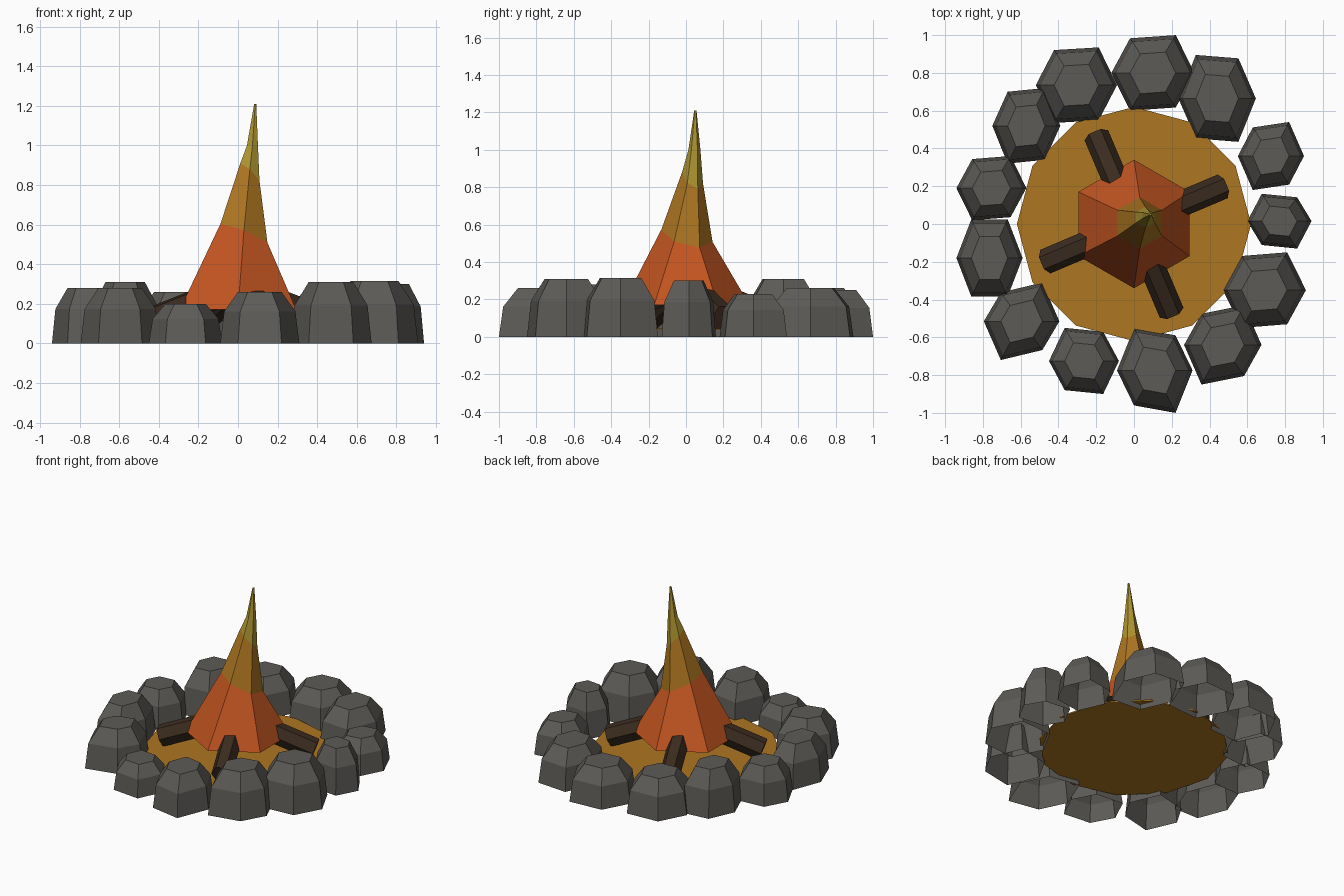
import bpy, bmesh
from math import sin, cos, pi, radians

if "Cube" in bpy.data.objects:
    bpy.data.objects.remove(bpy.data.objects["Cube"])


def material(name, rgb):
    m = bpy.data.materials.new(name)
    m.diffuse_color = (*rgb, 1)
    m.use_nodes = True
    m.node_tree.nodes["Principled BSDF"].inputs["Base Color"].default_value = m.diffuse_color
    return m


STONE = material("stone_grey", (0.11, 0.105, 0.095))
WOOD = material("charred_wood", (0.045, 0.025, 0.014))
EMBER = material("ember_amber", (0.42, 0.18, 0.015))
RED = material("flame_orange", (0.55, 0.09, 0.015))
AMBER = material("flame_amber", (0.42, 0.18, 0.015))
YELLOW = material("flame_yellow", (0.42, 0.30, 0.03))


def loft(name, rings, mat, cap_start=False, cap_end=False):
    """Skin a list of equal-length point rings with flat quads."""
    bm = bmesh.new()
    vs = [[bm.verts.new(p) for p in ring] for ring in rings]
    n = len(vs[0])
    for a, b in zip(vs, vs[1:]):
        for i in range(n):
            j = (i + 1) % n
            bm.faces.new((a[i], a[j], b[j], b[i]))
    if cap_start:
        bm.faces.new(vs[0][::-1])
    if cap_end:
        bm.faces.new(vs[-1])
    me = bpy.data.meshes.new(name)
    bm.to_mesh(me)
    bm.free()
    me.materials.append(mat)
    ob = bpy.data.objects.new(name, me)
    bpy.context.collection.objects.link(ob)
    return ob


# Ring of hexagonal stones: centre x, y, half width, half depth, edge tilt, height
STONES = [
    (0.77, 0.015, 0.17, 0.145, -0.10, 0.30),
    (0.725, 0.36, 0.175, 0.18, 0.15, 0.23),
    (0.44, 0.665, 0.205, 0.23, -0.08, 0.26),
    (0.10, 0.80, 0.22, 0.20, 0.07, 0.25),
    (-0.305, 0.735, 0.215, 0.20, 0.06, 0.26),
    (-0.57, 0.52, 0.18, 0.20, 0.10, 0.31),
    (-0.755, 0.19, 0.185, 0.17, 0.08, 0.25),
    (-0.765, -0.18, 0.175, 0.205, 0.0, 0.28),
    (-0.595, -0.515, 0.20, 0.205, 0.24, 0.28),
    (-0.265, -0.725, 0.185, 0.175, -0.10, 0.20),
    (0.11, -0.775, 0.20, 0.225, -0.18, 0.26),
    (0.47, -0.64, 0.205, 0.21, 0.20, 0.31),
    (0.69, -0.35, 0.22, 0.20, 0.08, 0.315),
]
for k, (cx, cy, hx, hy, tilt, h) in enumerate(STONES):
    outline = []
    for i in range(6):
        x, y = hx * cos(i * pi / 3), hy * sin(i * pi / 3) / sin(pi / 3)
        if i % 3:                       # tilt front and back edges
            x *= 1.1
            y = y * (1 - abs(tilt) * hx * 0.55 / hy) + tilt * x
        outline.append((x, y))
    rings = [[(cx + x * s, cy + y * s, z) for x, y in outline]
             for s, z in ((1, 0.0), (0.9, 0.62 * h), (0.55, h))]
    loft(f"stone_{k + 1}", rings, STONE, cap_end=True)

# Glowing ember bed
disc = [(0.62 * cos(i * pi / 6), 0.62 * sin(i * pi / 6)) for i in range(12)]
loft("ember_bed", [[(x, y, z) for x, y in disc] for z in (0.035, 0.045)],
     EMBER, True, True)

# Four leaning hexagonal logs
for k in range(4):
    a = radians(23 + 90 * k)
    pitch = radians(20)
    rings = []
    for r, z in ((0.51, 0.10), (0.10, 0.25)):
        ring = []
        for i in range(6):
            side = 0.068 * cos(i * pi / 3)
            up = 0.075 * sin(i * pi / 3)
            rr = r + up * sin(pitch)
            ring.append((rr * cos(a) - side * sin(a),
                         rr * sin(a) + side * cos(a), z + up * cos(pitch)))
        rings.append(ring)
    loft(f"log_{k + 1}", rings, WOOD, True, True)


def flame_ring(cx, cy, r, z, slope=0.0):
    """Hexagon tilted so it is higher on the left and front."""
    ring = []
    for i in range(6):
        t = pi / 6 + i * pi / 3
        x, y = r * cos(t), r * sin(t)
        ring.append((cx + x, cy + y, z - slope * (x + 0.6 * y)))
    return ring


# Leaning flame in three colours
low = flame_ring(0.03, 0.005, 0.137, 0.54, 0.4)
mid = flame_ring(0.06, 0.035, 0.056, 0.85, 0.9)
loft("flame_base", [flame_ring(0, 0, 0.34, 0.17), low], RED)
loft("flame_middle", [low, mid], AMBER)
loft("flame_tip", [mid, flame_ring(0.073, 0.045, 0.032, 1.0),
                   flame_ring(0.087, 0.05, 0.006, 1.21)], YELLOW, cap_end=True)
